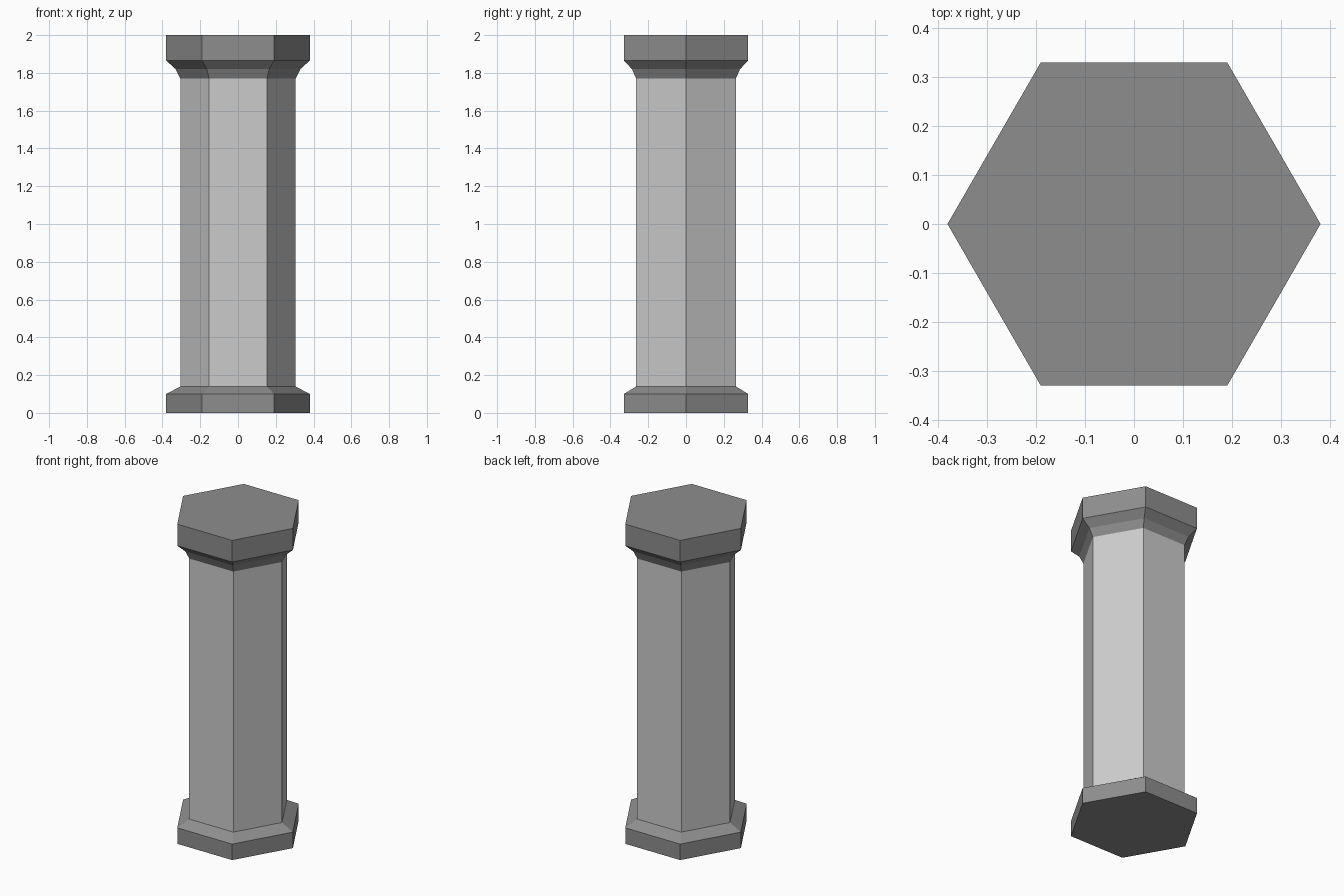
import bpy
import bmesh
from math import cos, sin, tau

SIDES = 6

cube = bpy.data.objects.get("Cube")
if cube:
    bpy.data.objects.remove(cube, do_unlink=True)


def make_material(name, value):
    mat = bpy.data.materials.new(name)
    mat.use_nodes = True
    colour = (value, value, value, 1)
    mat.diffuse_color = colour
    mat.node_tree.nodes["Principled BSDF"].inputs["Base Color"].default_value = colour
    return mat


def hex_part(name, profile, mat, bottom=False, top=False):
    """Six-sided solid from a (radius, height) profile, closed where asked."""
    bm = bmesh.new()
    rings = [[bm.verts.new((r * cos(tau * i / SIDES), r * sin(tau * i / SIDES), z))
              for i in range(SIDES)] for r, z in profile]
    for low, high in zip(rings, rings[1:]):
        for i in range(SIDES):
            j = (i + 1) % SIDES
            bm.faces.new((low[i], low[j], high[j], high[i]))
    if bottom:
        bm.faces.new(rings[0][::-1])
    if top:
        bm.faces.new(rings[-1])
    mesh = bpy.data.meshes.new(name)
    bm.to_mesh(mesh)
    bm.free()
    mesh.materials.append(mat)
    obj = bpy.data.objects.new(name, mesh)
    bpy.context.collection.objects.link(obj)
    return obj


dark_stone = make_material("dark stone", 0.27)
light_stone = make_material("light stone", 0.6)

# Plinth with a sloped shoulder
hex_part("base", [(0.38, 0), (0.38, 0.1), (0.305, 0.14)], dark_stone, bottom=True)

# Plain column between the two ends
hex_part("shaft", [(0.305, 0.14), (0.305, 1.77)], light_stone)

# Two-step flare under a flat slab
hex_part("capital", [(0.305, 1.77), (0.33, 1.82), (0.38, 1.865), (0.38, 2)],
         dark_stone, top=True)
